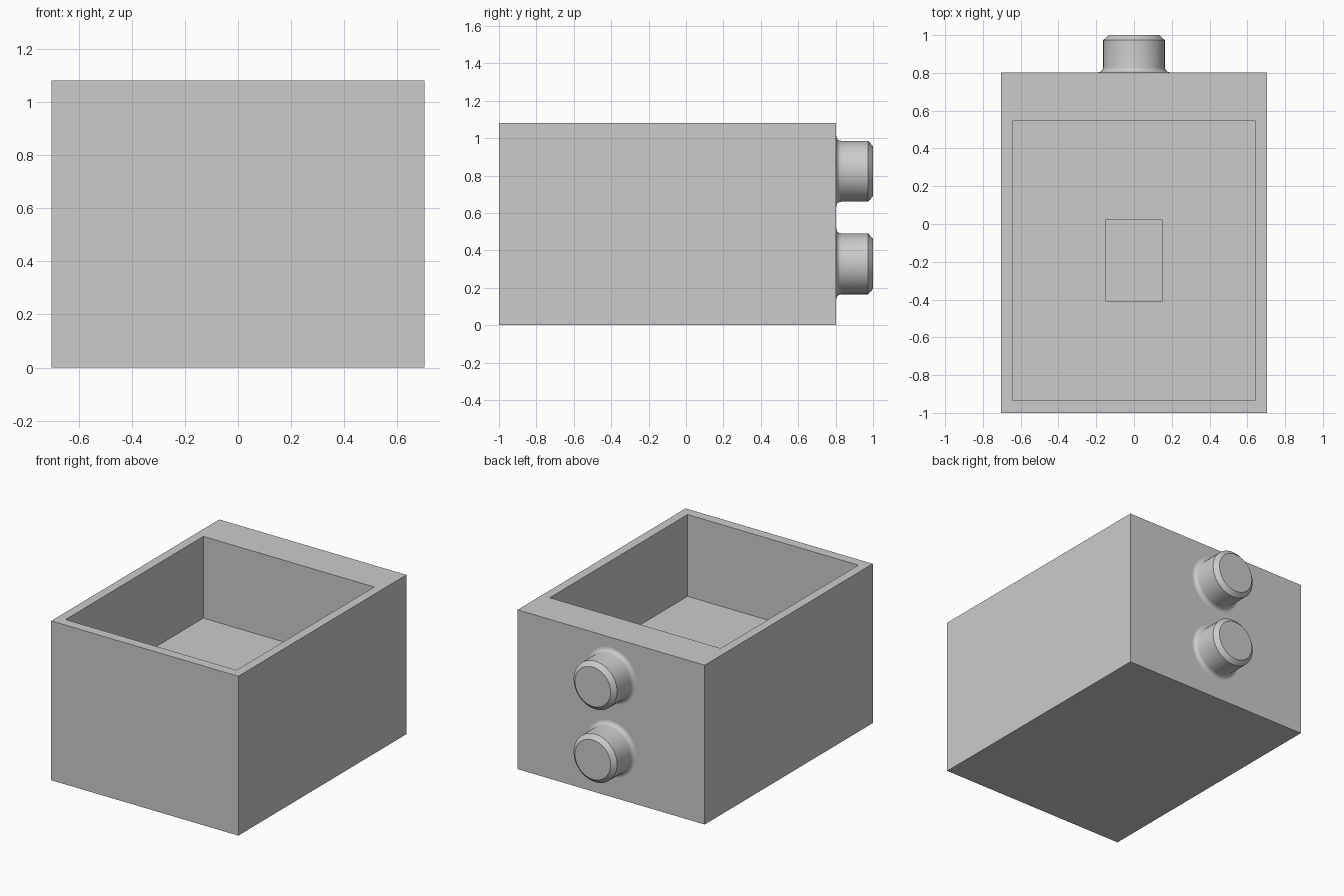
import bpy
import bmesh
from math import sin, cos, pi, radians

cube = bpy.data.objects.get("Cube")
if cube:
    bpy.data.objects.remove(cube, do_unlink=True)

# One plain grey for the whole model
GREY = (0.6, 0.6, 0.6, 1.0)
grey = bpy.data.materials.new("plain grey")
grey.use_nodes = True
grey.diffuse_color = GREY
grey.node_tree.nodes["Principled BSDF"].inputs["Base Color"].default_value = GREY


def loft(name, rings):
    """Join closed rings of points into a capped solid."""
    bm = bmesh.new()
    loops = [[bm.verts.new(p) for p in ring] for ring in rings]
    for a, b in zip(loops, loops[1:]):
        n = len(a)
        for i in range(n):
            j = (i + 1) % n
            bm.faces.new((a[i], a[j], b[j], b[i]))
    bm.faces.new(loops[0])
    bm.faces.new(loops[-1])
    bmesh.ops.recalc_face_normals(bm, faces=bm.faces)
    mesh = bpy.data.meshes.new(name)
    bm.to_mesh(mesh)
    bm.free()
    mesh.materials.append(grey)
    obj = bpy.data.objects.new(name, mesh)
    bpy.context.collection.objects.link(obj)
    return obj


def rectangle(half_width, front, back, z):
    return [(-half_width, front, z), (half_width, front, z),
            (half_width, back, z), (-half_width, back, z)]


def circle(radius, y, z, sides=48):
    return [(radius * cos(2 * pi * i / sides), y, z + radius * sin(2 * pi * i / sides))
            for i in range(sides)]


# Open box: outer walls, rim, cavity walls, floor and a small pocket in the floor
outer = (0.703, -1.0, 0.803)
cavity = (0.642, -0.933, 0.545)
pocket = (0.152, -0.407, 0.02)
TOP, FLOOR, POCKET_FLOOR = 1.082, 0.527, 0.3
loft("box", [rectangle(*outer, 0), rectangle(*outer, TOP),
             rectangle(*cavity, TOP), rectangle(*cavity, FLOOR),
             rectangle(*pocket, FLOOR), rectangle(*pocket, POCKET_FLOOR)])

# Round studs on the back wall: flared foot, straight barrel, chamfered end
STUD, FILLET, STEPS = 0.163, 0.027, 5
foot = [(STUD + FILLET * (1 - sin(t)), 0.803 + FILLET * (1 - cos(t)))
        for t in (pi / 2 * i / STEPS for i in range(STEPS + 1))]
profile = foot + [(STUD, 0.973), (0.134, 1.0)]
for name, height in (("lower_stud", 0.328), ("upper_stud", 0.823)):
    stud = loft(name, [circle(r, y, height) for r, y in profile])
    bpy.ops.object.select_all(action="DESELECT")
    stud.select_set(True)
    bpy.context.view_layer.objects.active = stud
    bpy.ops.object.shade_smooth_by_angle(angle=radians(30))
